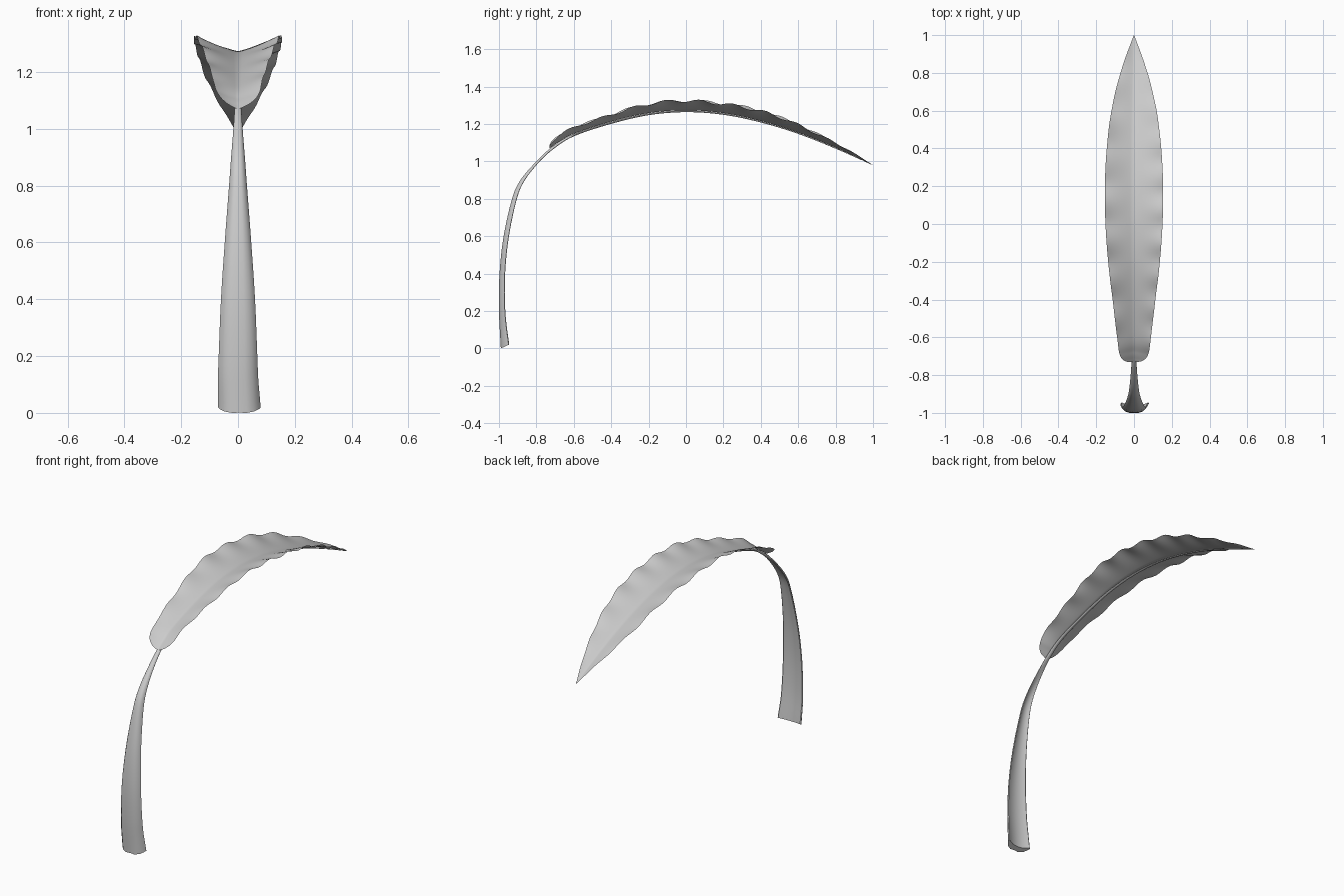
import bpy
import bmesh
from math import cos, sin, pi
from mathutils import Vector

if "Cube" in bpy.data.objects:
    bpy.data.objects.remove(bpy.data.objects["Cube"], do_unlink=True)


def smooth_rows(nodes, steps):
    """Catmull-Rom sampling through rows of numbers."""
    pts = [Vector(n) for n in nodes]
    pts = [2 * pts[0] - pts[1]] + pts + [2 * pts[-1] - pts[-2]]
    rows = []
    for a, b, c, d in zip(pts, pts[1:], pts[2:], pts[3:]):
        for i in range(steps):
            t = i / steps
            rows.append(b + (c - a) * t / 2 + (2 * a - 5 * b + 4 * c - d) * t * t / 2
                        + (3 * b - a - 3 * c + d) * t ** 3 / 2)
    return rows + [pts[-2]]


def outward_normals(rows):
    """Normals on the outer side of an arch in the YZ plane."""
    result = []
    for i in range(len(rows)):
        a, b = rows[max(i - 1, 0)], rows[min(i + 1, len(rows) - 1)]
        result.append(Vector((0, a[1] - b[1], b[0] - a[0])).normalized())
    return result


def loft(name, rings, closed):
    bm = bmesh.new()
    grid = [[bm.verts.new(p) for p in ring] for ring in rings]
    count = len(grid[0])
    for lower, upper in zip(grid, grid[1:]):
        for j in range(count if closed else count - 1):
            k = (j + 1) % count
            bm.faces.new((lower[j], lower[k], upper[k], upper[j]))
    if closed:
        bm.faces.new(grid[0][::-1])
        bm.faces.new(grid[-1])
        bmesh.ops.recalc_face_normals(bm, faces=bm.faces)
    mesh = bpy.data.meshes.new(name)
    bm.to_mesh(mesh)
    bm.free()
    obj = bpy.data.objects.new(name, mesh)
    bpy.context.collection.objects.link(obj)
    bpy.ops.object.select_all(action="DESELECT")
    obj.select_set(True)
    bpy.context.view_layer.objects.active = obj
    bpy.ops.object.shade_smooth_by_angle(angle=pi / 4)
    return obj


# Stalk and midrib: y, z, half width, depth
stem = smooth_rows([
    (-.99, 0, .075, .045), (-1, .2, .068, .034), (-.997, .4, .06, .03),
    (-.975, .6, .047, .028), (-.93, .8, .032, .025), (-.885, .9, .025, .021),
    (-.8, 1, .017, .016), (-.71, 1.082, .012, .014), (-.6, 1.147, .01, .012),
    (-.4, 1.212, .009, .011), (-.2, 1.257, .008, .01), (0, 1.272, .007, .009),
    (.2, 1.257, .006, .008), (.4, 1.215, .005, .007), (.6, 1.152, .004, .005),
    (.8, 1.072, .003, .004), (1, .98, .001, .001)], 6)
# Crescent section of the stalk: across, inward
crescent = [(0, .04), (.35, 0), (.7, .25), (.9, .62), (1, .92), (.93, 1),
            (.75, .88), (.45, .68), (0, .6)]
crescent += [(-u, v) for u, v in crescent[-2:0:-1]]
stem_rings = []
for row, n in zip(stem, outward_normals(stem)):
    y, z, half, depth = row
    base = max(0, 1 - z / .12) if y < -.9 else 0
    rib = min(1, max(0, (y + .9) / .2))
    ring = []
    for j, (u, v) in enumerate(crescent):
        angle = 2 * pi * j / len(crescent)
        u += (sin(angle) - u) * rib
        v += ((1 - cos(angle)) / 2 - v) * rib
        p = Vector((u * half + .005 * base, y, z)) - n * v * depth
        p.z += .4 * base * v * depth
        ring.append(p)
    stem_rings.append(ring)
loft("stalk_and_midrib", stem_rings, True)

# Wavy folded blade: y, z, half width
blade = smooth_rows([
    (-.728, 1.07, .012), (-.715, 1.08, .046), (-.68, 1.104, .074),
    (-.6, 1.148, .088), (-.4, 1.213, .112), (-.2, 1.258, .136),
    (0, 1.273, .151), (.2, 1.258, .154), (.4, 1.216, .143), (.6, 1.153, .117),
    (.8, 1.073, .069), (1, .98, .001)], 12)
columns = 8
blade_rings = []
for row, n in zip(blade, outward_normals(blade)):
    y, z, half = row
    ring = []
    for j in range(-columns, columns + 1):
        s = j / columns
        crest = .1 if s < 0 else -.1
        period = .2 if s < 0 else .17
        ripple = cos(2 * pi * (y - crest) / period) + .4 * sin(11 * y + 3 * s)
        lift = half * (.34 * abs(s) ** 1.1 + .055 * ripple * s * s)
        ring.append(Vector((s * half, y, z)) + n * lift)
    blade_rings.append(ring)
loft("leaf_blade", blade_rings, False)
